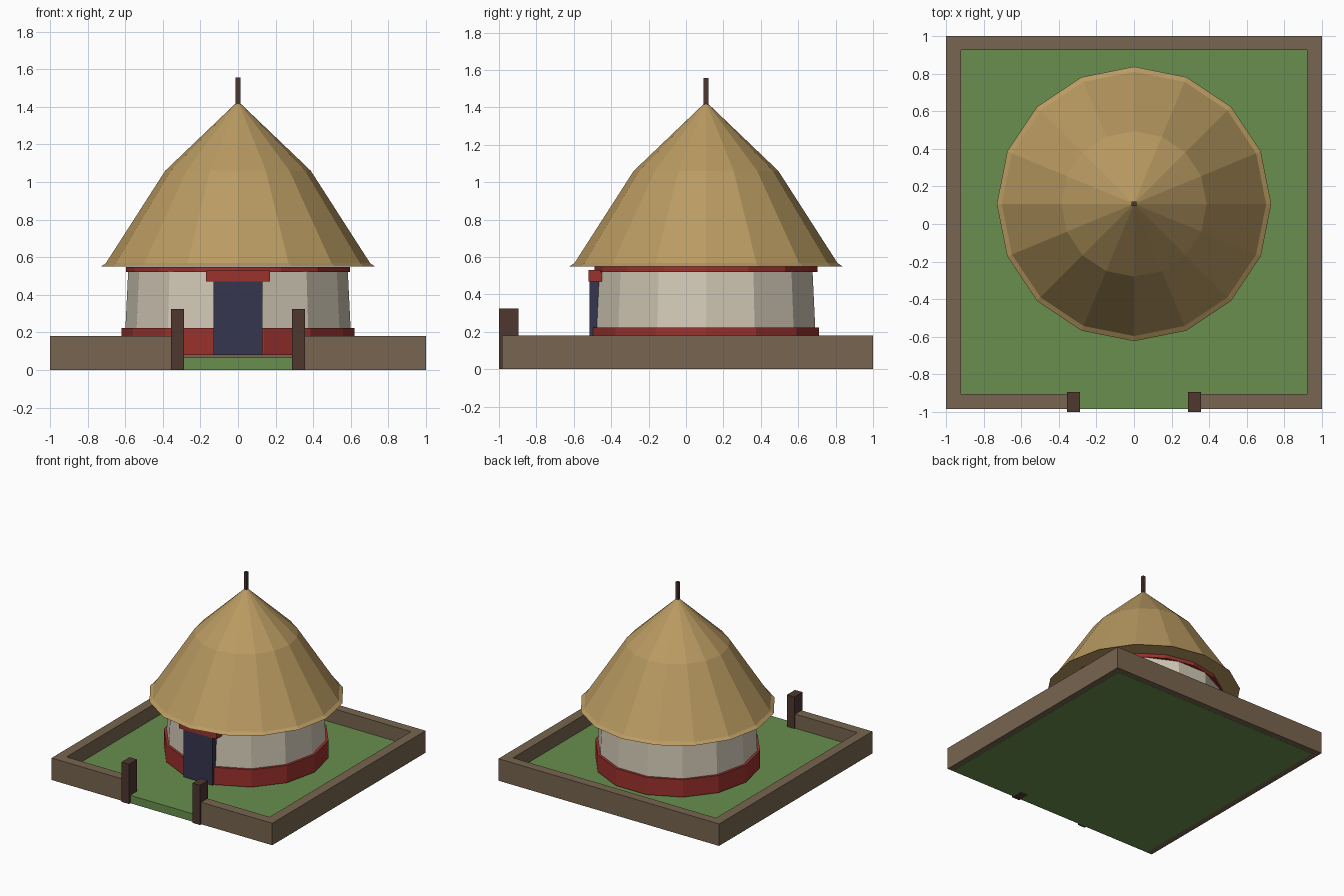
import bpy, bmesh, math

if "Cube" in bpy.data.objects:
    bpy.data.objects.remove(bpy.data.objects["Cube"])


def linear(c):
    c /= 255
    return c / 12.92 if c <= 0.04045 else ((c + 0.055) / 1.055) ** 2.4


def material(name, r, g, b):
    m = bpy.data.materials.new(name)
    m.diffuse_color = (linear(r), linear(g), linear(b), 1)
    m.use_nodes = True
    m.node_tree.nodes["Principled BSDF"].inputs["Base Color"].default_value = m.diffuse_color
    return m


STRAW = material("straw", 186, 155, 98)
PLASTER = material("pale plaster", 212, 203, 184)
RED = material("red paint", 156, 50, 45)
DOOR = material("dark blue", 54, 54, 78)
WOOD = material("dark wood", 78, 55, 47)
EARTH = material("brown earth", 120, 101, 80)
GRASS = material("grass green", 104, 143, 77)

CY = 0.107  # hut centre in y


def finish(bm, name, mat):
    bmesh.ops.recalc_face_normals(bm, faces=bm.faces[:])
    me = bpy.data.meshes.new(name)
    bm.to_mesh(me)
    bm.free()
    me.materials.append(mat)
    ob = bpy.data.objects.new(name, me)
    bpy.context.collection.objects.link(ob)
    return ob


def box(name, mat, x0, x1, y0, y1, z0, z1):
    bm = bmesh.new()
    bmesh.ops.create_cube(bm, size=1)
    for v in bm.verts:
        v.co.x = x1 if v.co.x > 0 else x0
        v.co.y = y1 if v.co.y > 0 else y0
        v.co.z = z1 if v.co.z > 0 else z0
    return finish(bm, name, mat)


def lathe(name, mat, sides, profile):
    """Closed faceted solid from (radius, z) rings; radius 0 makes a tip."""
    bm = bmesh.new()
    rings = []
    for r, z in profile:
        n = sides if r > 0 else 1
        rings.append([bm.verts.new((r * math.cos(math.tau * i / sides),
                                    CY + r * math.sin(math.tau * i / sides), z))
                      for i in range(n)])
    for a, b in zip(rings, rings[1:]):
        for i in range(sides):
            j = (i + 1) % sides
            if len(b) == 1:
                bm.faces.new((a[i], a[j], b[0]))
            else:
                bm.faces.new((a[i], a[j], b[j], b[i]))
    for ring in (rings[0], rings[-1]):
        if len(ring) > 1:
            bm.faces.new(ring)
    return finish(bm, name, mat)


# Yard and low enclosure walls (a hair above the yard's underside)
box("yard", GRASS, -0.95, 0.95, -0.983, 0.95, 0, 0.065)
box("back_fence", EARTH, -1, 1, 0.925, 1, 0.001, 0.181)
for side, s in (("left", -1), ("right", 1)):
    xs = sorted((s * 0.92, s * 1.0))
    box(side + "_fence", EARTH, *xs, -0.985, 0.925, 0.001, 0.181)
    xs = sorted((s * 0.32, s * 0.92))
    box(side + "_front_fence", EARTH, *xs, -0.985, -0.905, 0.001, 0.181)
    xs = sorted((s * 0.288, s * 0.356))
    box(side + "_gate_post", WOOD, *xs, -1, -0.895, 0, 0.325)

# Round hut body
lathe("base_band", RED, 14, [(0.619, 0.08), (0.619, 0.222)])
lathe("wall", PLASTER, 14, [(0.605, 0.1), (0.583, 0.549)])
lathe("top_band", RED, 16, [(0.597, 0.52), (0.597, 0.549)])

# Doorway
box("door", DOOR, -0.131, 0.131, -0.517, -0.44, 0.08, 0.47)
box("lintel", RED, -0.17, 0.17, -0.522, -0.45, 0.47, 0.53)

# Thatched roof with eave lip, and finial
lathe("roof", STRAW, 16, [(0.73, 0.55), (0.703, 0.568), (0.387, 1.06), (0, 1.43)])
box("finial", WOOD, -0.0125, 0.0125, CY - 0.0125, CY + 0.0125, 1.39, 1.557)
